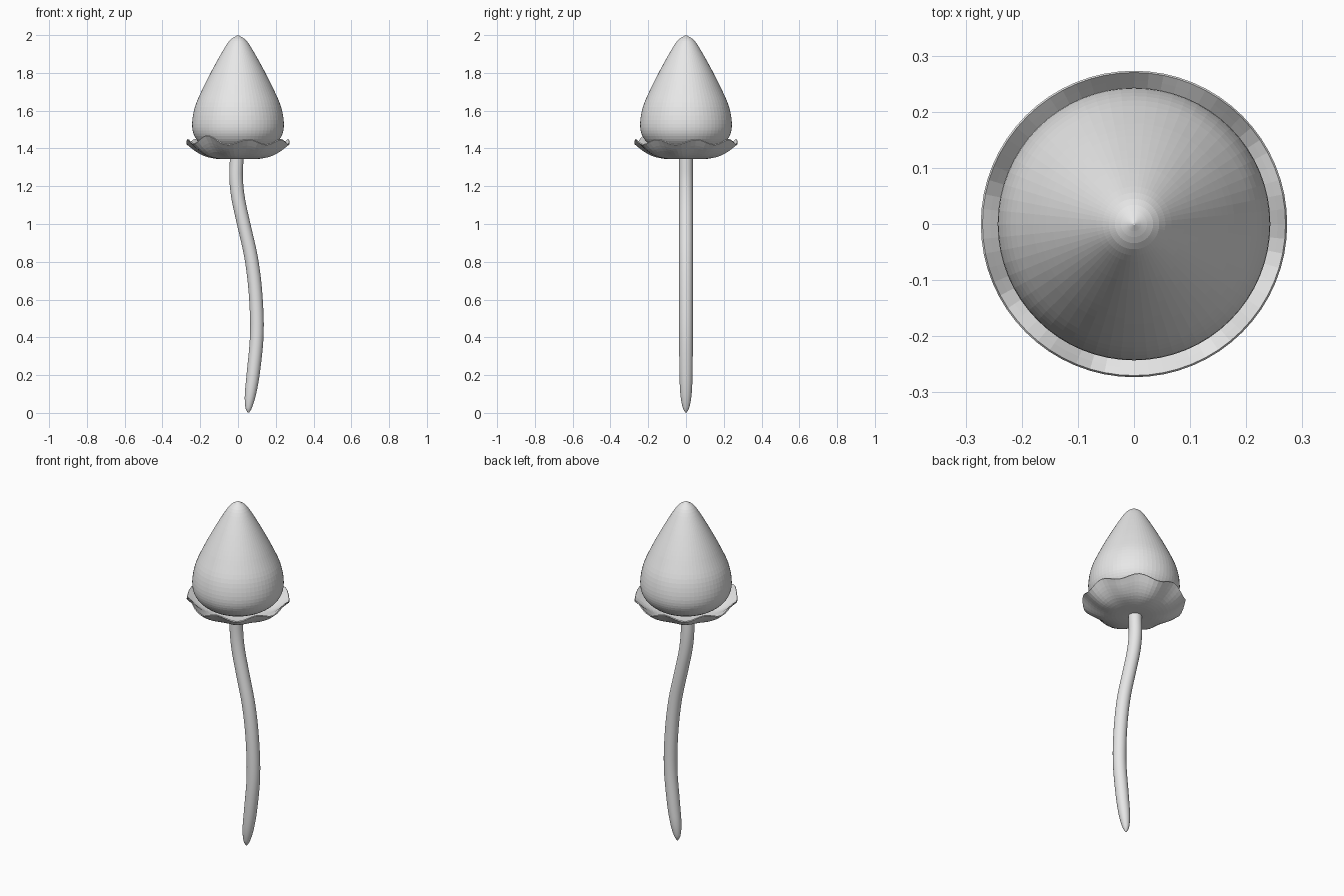
import bpy, bmesh, math
from mathutils import Vector

if "Cube" in bpy.data.objects:
    bpy.data.objects.remove(bpy.data.objects["Cube"])

grey = bpy.data.materials.new("soft_grey")
grey.diffuse_color = (0.8, 0.8, 0.8, 1)
grey.use_nodes = True
grey.node_tree.nodes["Principled BSDF"].inputs["Base Color"].default_value = grey.diffuse_color


def spline(points, steps):
    """Catmull-Rom curve through a few points."""
    p = [Vector(q) for q in points]
    p = [2 * p[0] - p[1]] + p + [2 * p[-1] - p[-2]]
    out = []
    for i in range(1, len(p) - 2):
        a, b, c, d = p[i - 1:i + 3]
        for k in range(steps):
            t = k / steps
            out.append(0.5 * (2 * b + (c - a) * t + (2 * a - 5 * b + 4 * c - d) * t * t
                              + (3 * b - a - 3 * c + d) * t ** 3))
    return out + [p[-2]]


def lathe(name, rings, sides, close_start=True, close_end=True, wave=None):
    """Stack circles given as (centre x, radius, z), with an optional height wave."""
    bm = bmesh.new()
    loops = []
    for x, r, z in rings:
        loop = []
        for i in range(sides):
            a = math.tau * i / sides
            dz = wave(r, a) if wave else 0
            loop.append(bm.verts.new((x + r * math.sin(a), -r * math.cos(a), z + dz)))
        loops.append(loop)
    for lo, hi in zip(loops, loops[1:]):
        for i in range(sides):
            j = (i + 1) % sides
            bm.faces.new((lo[i], lo[j], hi[j], hi[i]))
    if close_start:
        bm.faces.new(loops[0][::-1])
    if close_end:
        bm.faces.new(loops[-1])
    bmesh.ops.recalc_face_normals(bm, faces=bm.faces)
    mesh = bpy.data.meshes.new(name)
    bm.to_mesh(mesh)
    bm.free()
    mesh.materials.append(grey)
    obj = bpy.data.objects.new(name, mesh)
    bpy.context.collection.objects.link(obj)
    return obj


# Egg-shaped cap, bottom to tip
cap_profile = [(0, 0.003, 1.36), (0, 0.1, 1.375), (0, 0.185, 1.415), (0, 0.23, 1.465),
               (0, 0.243, 1.53), (0, 0.228, 1.62), (0, 0.19, 1.71), (0, 0.145, 1.8),
               (0, 0.09, 1.9), (0, 0.045, 1.97), (0, 0.002, 2.0)]
lathe("cap", spline(cap_profile, 4), 64)


# Wavy cup under the cap: eight ripples growing to the rim, one lobe taller
def ripple(r, a):
    grow = max(0.0, (r - 0.1) / 0.173) ** 2
    d = (a - math.radians(-40) + math.pi) % math.tau - math.pi
    return grow * (0.014 * math.cos(8 * (a - math.radians(11))) + 0.024 * math.exp(-(d / 0.25) ** 2))


outer = spline([(0, 0.003, 1.346), (0, 0.06, 1.343), (0, 0.12, 1.346), (0, 0.18, 1.362),
                (0, 0.23, 1.393), (0, 0.273, 1.432)], 3)
inner = [Vector((0, max(r - 0.003, 0.002), z + 0.005)) for _, r, z in reversed(outer)]
lathe("cup", outer + inner, 64, wave=ripple)

# Curved stem tapering to a rounded root
stem_path = [(0.055, 0.004, 0.002), (0.057, 0.018, 0.03), (0.066, 0.03, 0.1), (0.082, 0.035, 0.22),
             (0.1, 0.036, 0.42), (0.093, 0.036, 0.63), (0.07, 0.036, 0.82), (0.03, 0.036, 1.0),
             (0.002, 0.036, 1.13), (-0.01, 0.036, 1.24), (-0.007, 0.036, 1.345)]
lathe("stem", spline(stem_path, 4), 24)

# Smooth the slim stem only
stem = bpy.data.objects["stem"]
bpy.context.view_layer.objects.active = stem
stem.select_set(True)
bpy.ops.object.shade_smooth_by_angle(angle=math.radians(30))
